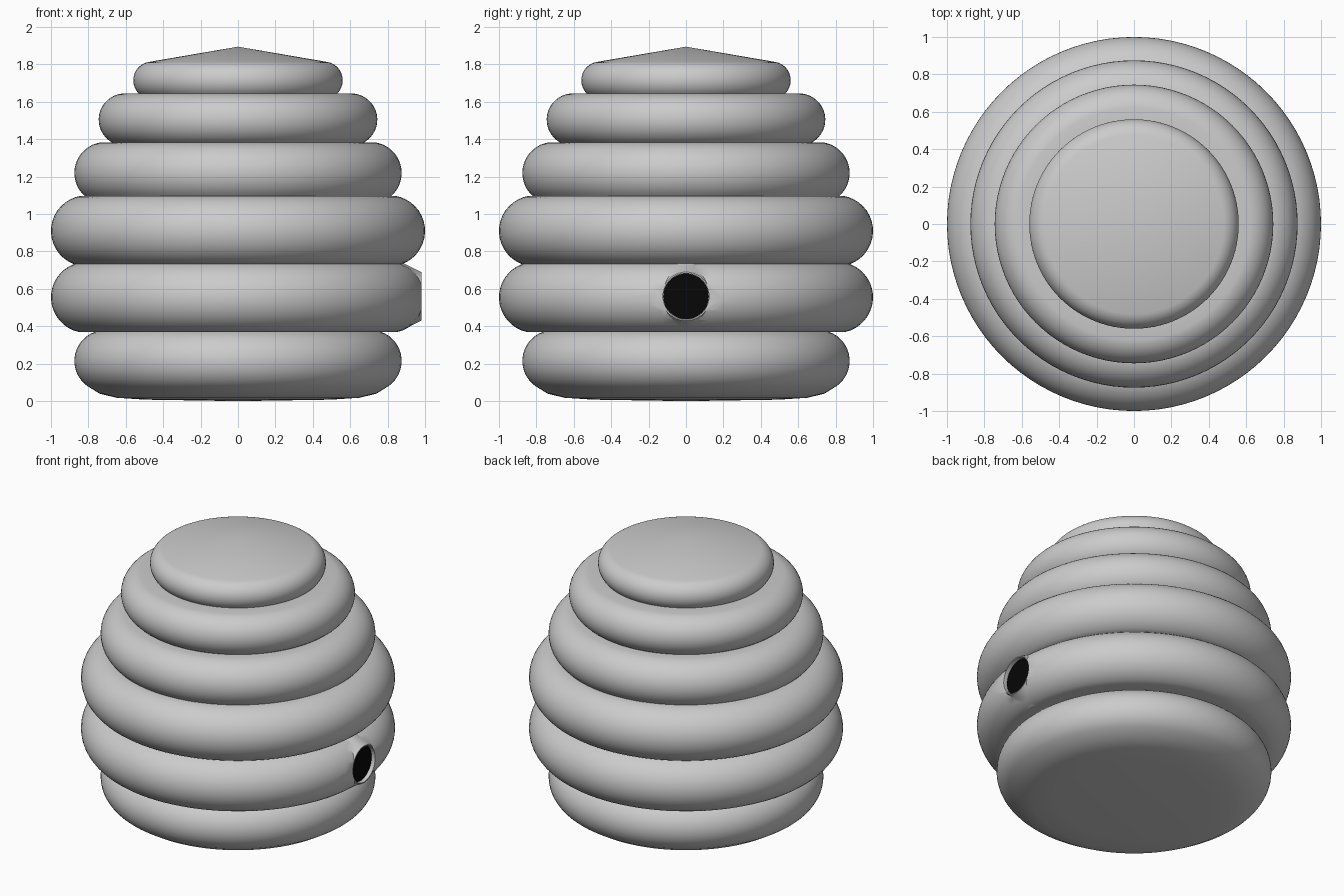
import bpy, bmesh, math

if "Cube" in bpy.data.objects:
    bpy.data.objects.remove(bpy.data.objects["Cube"])

SEG = 96
HOLE_Z = 0.56


def finish(obj, angle=30):
    bpy.ops.object.select_all(action='DESELECT')
    obj.select_set(True)
    bpy.context.view_layer.objects.active = obj
    bpy.ops.object.shade_smooth_by_angle(angle=math.radians(angle))


def lathe(name, profile):
    """Revolve (radius, z) points, running bottom to top, about z."""
    bm = bmesh.new()
    rows = []
    for r, z in profile:
        n = 1 if r == 0 else SEG
        rows.append([bm.verts.new((r * math.cos(2 * math.pi * i / SEG),
                                   r * math.sin(2 * math.pi * i / SEG), z)) for i in range(n)])
    for a, b in zip(rows, rows[1:]):
        for i in range(SEG):
            j = (i + 1) % SEG
            quad = [a[i % len(a)], a[j % len(a)], b[j % len(b)], b[i % len(b)]]
            bm.faces.new(list(dict.fromkeys(quad)))
    bmesh.ops.recalc_face_normals(bm, faces=bm.faces)
    mesh = bpy.data.meshes.new(name)
    bm.to_mesh(mesh)
    bm.free()
    obj = bpy.data.objects.new(name, mesh)
    bpy.context.collection.objects.link(obj)
    return obj


def x_cone(name, r1, r2, x1, x2):
    """Cone or cylinder along x at the height of the entrance."""
    bpy.ops.mesh.primitive_cone_add(vertices=48, radius1=r1, radius2=r2, depth=x2 - x1,
                                    location=((x1 + x2) / 2, 0, HOLE_Z),
                                    rotation=(0, math.pi / 2, 0))
    bpy.context.object.name = name
    return bpy.context.object


def boolean(target, tool, operation):
    tool.hide_render = True
    mod = target.modifiers.new(operation, 'BOOLEAN')
    mod.operation = operation
    mod.solver = 'EXACT'
    mod.object = tool
    bpy.context.view_layer.objects.active = target
    bpy.ops.object.modifier_apply(modifier=mod.name)
    bpy.data.objects.remove(tool)


# Stacked coils: outer radius, centre height, coil radius, bottom z, top z
coils = [(0.875, 0.215, 0.165, 0.07, 0.37),
         (1.0, 0.555, 0.19, 0.37, 0.733),
         (1.0, 0.91, 0.19, 0.733, 1.098),
         (0.875, 1.22, 0.165, 1.098, 1.384),
         (0.745, 1.505, 0.14, 1.384, 1.644),
         (0.56, 1.715, 0.10, 1.644, 1.813)]
profile = [(0, 0), (0.5, 0.008), (0.65, 0.018), (0.74, 0.04)]
for outer, zc, r, z0, z1 in coils:
    a0 = math.asin(max(-1, (z0 - zc) / r))
    a1 = math.asin(min(1, (z1 - zc) / r))
    for k in range(17):
        a = a0 + (a1 - a0) * k / 16
        profile.append((outer - r + r * math.cos(a), zc + r * math.sin(a)))
profile.append((0, 1.895))
hive = lathe("hive_body", profile)

# Flattened boss around the entrance, then the shallow opening
boolean(hive, x_cone("entrance_boss", 0.19, 0.13, 0.86, 0.98), 'UNION')
bpy.ops.mesh.primitive_cube_add(size=1, location=(1.08, 0, HOLE_Z))
trim = bpy.context.object
trim.scale = (0.2, 0.6, 0.32)
boolean(hive, trim, 'DIFFERENCE')
boolean(hive, x_cone("entrance_cutter", 0.123, 0.123, 0.945, 1.1), 'DIFFERENCE')
finish(hive)

# Dark entrance
entrance = x_cone("entrance_hole", 0.122, 0.122, 0.93, 0.953)
black = bpy.data.materials.new("black")
black.diffuse_color = (0.002, 0.002, 0.002, 1)
black.use_nodes = True
black.node_tree.nodes["Principled BSDF"].inputs["Base Color"].default_value = black.diffuse_color
entrance.data.materials.append(black)
finish(entrance)
